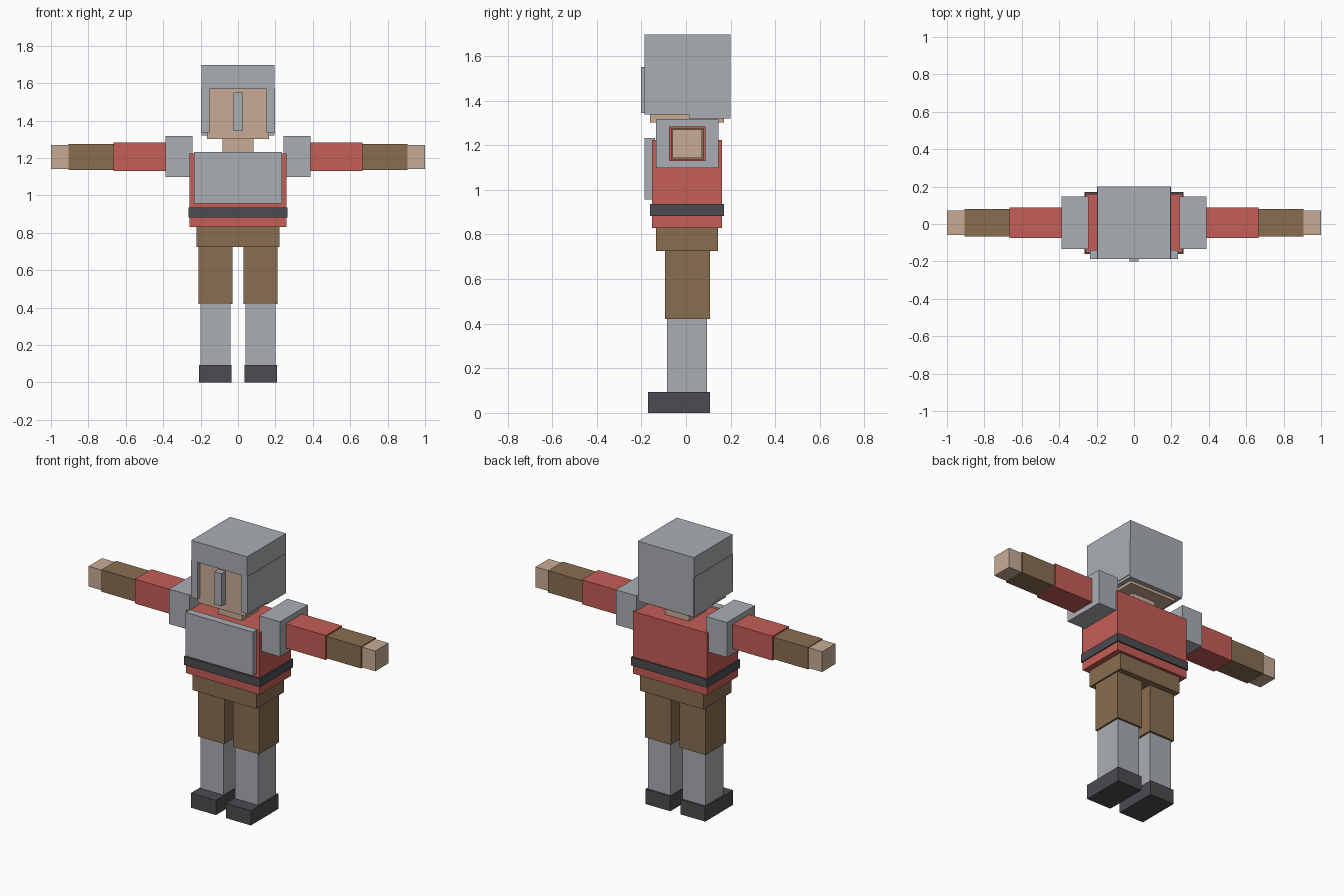
import bpy
import bmesh
from mathutils import Vector

cube = bpy.data.objects.get("Cube")
if cube:
    bpy.data.objects.remove(cube, do_unlink=True)


def make_material(name, rgb):
    mat = bpy.data.materials.new(name)
    mat.use_nodes = True
    mat.diffuse_color = (*rgb, 1)
    mat.node_tree.nodes["Principled BSDF"].inputs["Base Color"].default_value = (*rgb, 1)
    return mat


steel = make_material("steel grey", (0.40, 0.42, 0.45))
red = make_material("red cloth", (0.56, 0.11, 0.095))
brown = make_material("brown leather", (0.246, 0.156, 0.08))
skin = make_material("skin", (0.58, 0.41, 0.30))
dark = make_material("dark leather", (0.074, 0.07, 0.08))


def box(name, mat, x, y, z):
    """Axis-aligned box from (low, high) ranges."""
    low, high = Vector((x[0], y[0], z[0])), Vector((x[1], y[1], z[1]))
    bm = bmesh.new()
    bmesh.ops.create_cube(bm, size=1)
    bmesh.ops.scale(bm, vec=high - low, verts=bm.verts)
    mesh = bpy.data.meshes.new(name)
    bm.to_mesh(mesh)
    bm.free()
    mesh.materials.append(mat)
    obj = bpy.data.objects.new(name, mesh)
    obj.location = (low + high) / 2
    bpy.context.collection.objects.link(obj)
    return obj


def centre(name, mat, half, y, z):
    return box(name, mat, (-half, half), y, z)


def pair(name, mat, x, y, z):
    box("left_" + name, mat, x, y, z)
    box("right_" + name, mat, (-x[1], -x[0]), y, z)


# Legs
pair("boot", dark, (0.035, 0.209), (-0.17, 0.107), (0, 0.093))
pair("shin_guard", steel, (0.041, 0.201), (-0.086, 0.094), (0.093, 0.42))
pair("thigh", brown, (0.03, 0.212), (-0.094, 0.107), (0.42, 0.725))

# Torso
centre("hips", brown, 0.222, (-0.134, 0.143), (0.725, 0.83))
centre("tunic", red, 0.258, (-0.152, 0.161), (0.83, 1.223))
centre("belt", dark, 0.265, (-0.161, 0.17), (0.883, 0.936))
centre("chest_plate", steel, 0.234, (-0.187, -0.14), (0.957, 1.232))

# Arms
pair("shoulder_guard", steel, (0.243, 0.387), (-0.134, 0.146), (1.098, 1.318))
pair("sleeve", red, (0.25, 0.665), (-0.076, 0.087), (1.13, 1.284))
pair("forearm", brown, (0.665, 0.907), (-0.067, 0.08), (1.137, 1.275))
pair("hand", skin, (0.907, 1.0), (-0.06, 0.072), (1.142, 1.27))

# Head
centre("neck", skin, 0.083, (-0.08, 0.09), (1.22, 1.305))
centre("head", skin, 0.166, (-0.161, 0.17), (1.302, 1.58))

# Helmet
centre("helmet_top", steel, 0.195, (-0.187, 0.2), (1.57, 1.697))
centre("helmet_back", steel, 0.194, (0.013, 0.2), (1.32, 1.572))
pair("helmet_cheek", steel, (0.153, 0.198), (-0.187, 0.198), (1.337, 1.572))
centre("nose_guard", steel, 0.025, (-0.201, -0.155), (1.345, 1.55))
